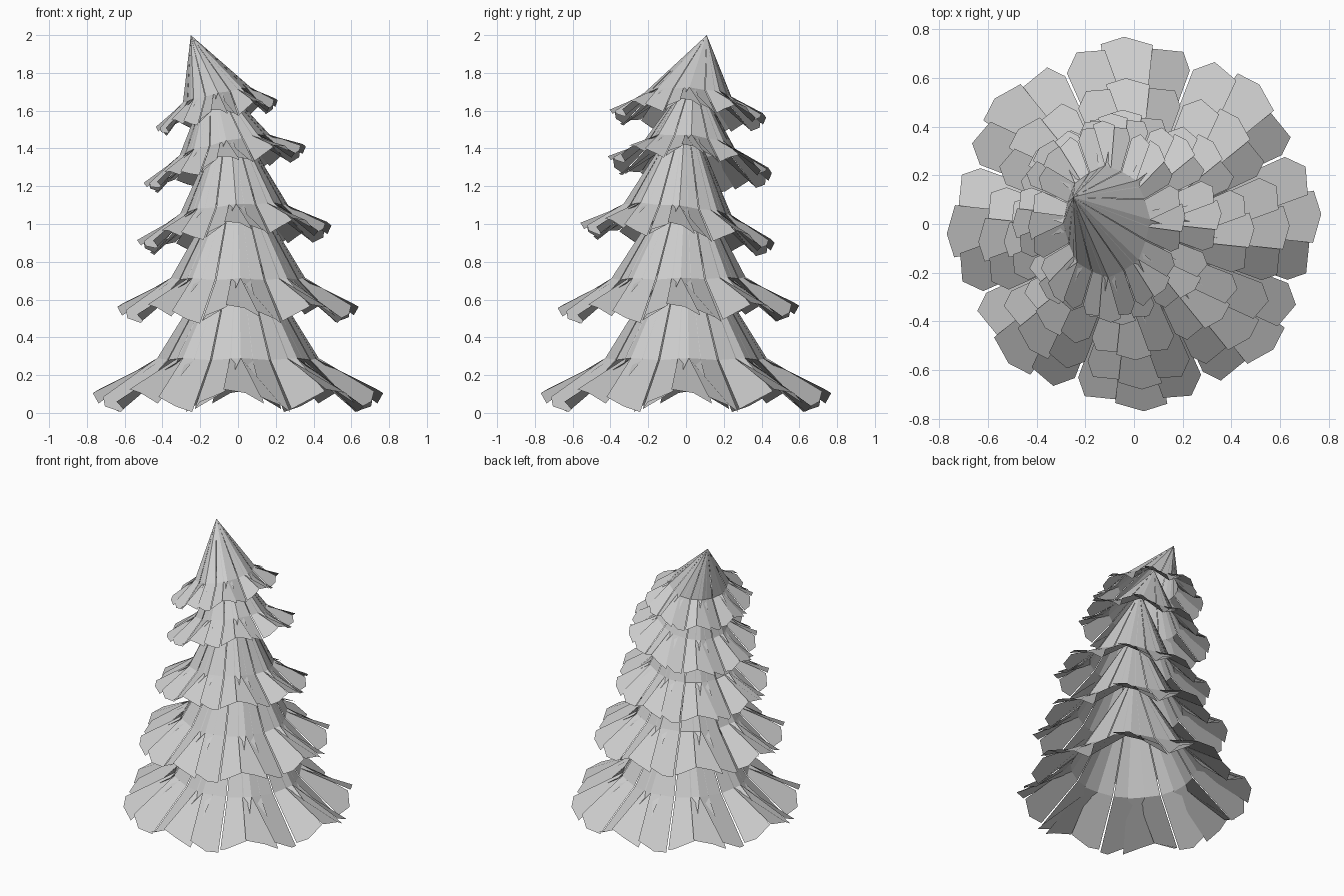
import bpy, bmesh
from math import cos, sin, radians

if "Cube" in bpy.data.objects:
    bpy.data.objects.remove(bpy.data.objects["Cube"])

BRANCHES = 8
PHASE = 2.0
KINK = 0.54      # kink radius relative to rim radius

# name, centre x/y, rim radius x/y, rim height, slope x/y, apex
TIERS = [
    ("bottom_tier", (0.00, 0.00), (0.77, 0.77), 0.115, (0.00, 0.00), (0.00, 0.00, 0.98)),
    ("second_tier", (0.00, -0.04), (0.64, 0.64), 0.57, (0.00, 0.01), (-0.01, 0.00, 1.32)),
    ("third_tier", (-0.02, -0.045), (0.515, 0.515), 0.96, (0.08, -0.10), (-0.05, 0.00, 1.62)),
    ("fourth_tier", (-0.07, 0.02), (0.43, 0.435), 1.32, (0.23, -0.09), (-0.14, 0.04, 1.80)),
    ("top_tier", (-0.112, 0.01), (0.323, 0.415), 1.59, (0.22, -0.04), (-0.25, 0.11, 2.00)),
]

# Leaves of one branch: kink pair, then pointed end, as (angle, radius, height)
LEAVES = [
    # Main leaf, rolled slightly to one side
    ([(-8, KINK, 0.172), (9, KINK, 0.165)],
     [(8.5, 0.975, -0.065), (1, 1.0, -0.01), (-8, 0.96, 0.01)]),
    # Leaf on the low side of the main leaf
    ([(0, KINK + 0.015, 0.175), (22, KINK - 0.01, 0.165)],
     [(22, 0.88, -0.11), (16.5, 0.965, -0.08), (7.5, 0.94, -0.03)]),
    # Leaf on the high side of the main leaf
    ([(0, KINK + 0.015, 0.175), (-22, KINK - 0.01, 0.165)],
     [(-22, 0.87, -0.095), (-18, 0.955, -0.055), (-7.5, 0.94, 0.0)]),
]


def build_tier(name, centre, radius, rim_z, slope, apex):
    bm = bmesh.new()
    scale = radius[1] / 0.77

    # Point on the tier from angle, relative radius and height above the rim
    def point(angle, r, dz):
        a = radians(angle)
        dx, dy = radius[0] * r * cos(a), radius[1] * r * sin(a)
        z = rim_z + slope[0] * dx + slope[1] * dy + dz * scale
        return bm.verts.new((centre[0] + dx, centre[1] + dy, z))

    for k in range(BRANCHES):
        mid = PHASE + k * 360 / BRANCHES
        # Each leaf is a steep triangle down to the kink, then a flared end
        for kink, end in LEAVES:
            top = bm.verts.new(apex)
            a, b = [point(mid + t, r, z) for t, r, z in kink]
            tip = [point(mid + t, r, z) for t, r, z in end]
            bm.faces.new((top, a, b))
            bm.faces.new([b, a] + tip[::-1])
    # Leaves face upwards
    bm.normal_update()
    for f in bm.faces:
        if f.normal.z < 0:
            f.normal_flip()
    me = bpy.data.meshes.new(name)
    bm.to_mesh(me)
    bm.free()
    ob = bpy.data.objects.new(name, me)
    bpy.context.collection.objects.link(ob)


for tier in TIERS:
    build_tier(*tier)
